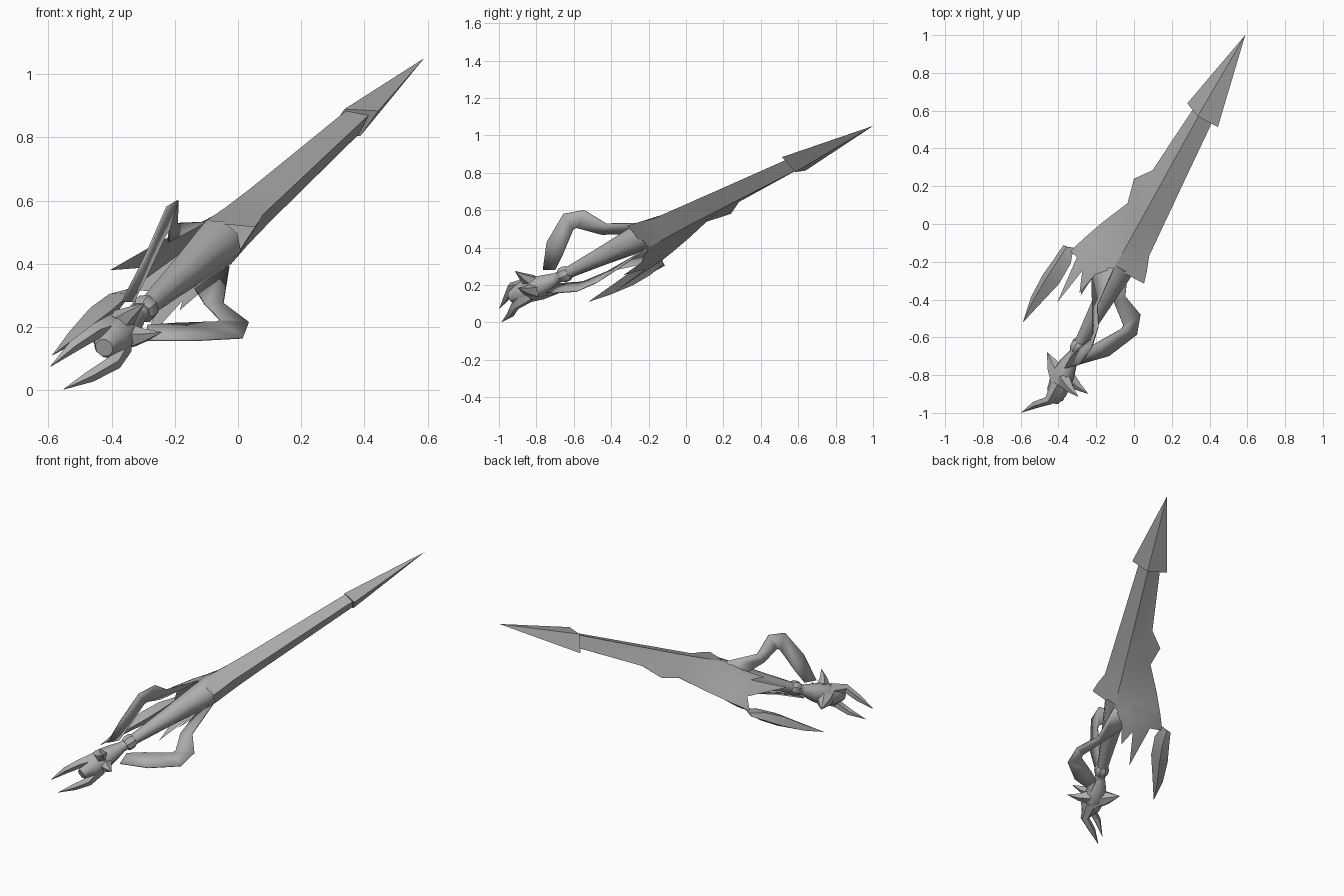
import bpy, bmesh, math
from mathutils import Vector, Matrix

# Sword frame: a = along the blade, w = across the blade, u = out of its flat side
AXES = Matrix(((0.443, 0.805, 0.394), (0.76, -0.55, 0.346), (-0.495, -0.146, 0.856)))
TO_WORLD = AXES.inverted()
CENTRE = Vector((0.362, 0.577, 0.847))

steel = bpy.data.materials.new("grey steel")
steel.diffuse_color = (0.42, 0.42, 0.42, 1)


def make(name, pieces, angle=40, thickness=0):
    """pieces: list of (points, faces) in the sword frame"""
    bm = bmesh.new()
    for pts, faces in pieces:
        vs = [bm.verts.new(TO_WORLD @ Vector(p) + CENTRE) for p in pts]
        for f in faces:
            bm.faces.new([vs[i] for i in f])
    bmesh.ops.recalc_face_normals(bm, faces=bm.faces)
    me = bpy.data.meshes.new(name)
    bm.to_mesh(me)
    bm.free()
    me.materials.append(steel)
    ob = bpy.data.objects.new(name, me)
    bpy.context.collection.objects.link(ob)
    bpy.ops.object.select_all(action='DESELECT')
    ob.select_set(True)
    bpy.context.view_layer.objects.active = ob
    bpy.ops.object.shade_smooth_by_angle(angle=math.radians(angle))
    if thickness:
        mod = ob.modifiers.new("thickness", 'SOLIDIFY')
        mod.thickness = thickness
        mod.offset = 0
    return ob


def loft(rings, caps=(True, True)):
    n = len(rings[0])
    pts = [p for r in rings for p in r]
    faces = [(k * n + i, k * n + (i + 1) % n, (k + 1) * n + (i + 1) % n, (k + 1) * n + i)
             for k in range(len(rings) - 1) for i in range(n)]
    if caps[0]:
        faces.append(tuple(range(n)))
    if caps[1]:
        faces.append(tuple(range(len(pts) - n, len(pts))))
    return pts, faces


def tube(path, sides=8):
    """tapered tube through (a, w, u, radius) points"""
    c = [Vector(p[:3]) for p in path]
    rings = []
    for k, p in enumerate(path):
        d = (c[min(k + 1, len(c) - 1)] - c[max(k - 1, 0)]).normalized()
        ref = Vector((0, 0, 1)) if abs(d.z) < 0.8 else Vector((1, 0, 0))
        e = d.cross(ref).normalized()
        f = d.cross(e)
        rings.append([c[k] + p[3] * (math.cos(t) * e + math.sin(t) * f)
                      for t in (2 * math.pi * i / sides for i in range(sides))])
    return loft(rings)


def strip(pairs):
    pts = [p for pair in pairs for p in pair]
    return pts, [(2 * k, 2 * k + 1, 2 * k + 3, 2 * k + 2) for k in range(len(pairs) - 1)]


def flip(piece):
    return [(p[0], p[1], -p[2]) for p in piece[0]], piece[1]


def both(piece):
    return [piece, flip(piece)]


def flip_path(path):
    return [(a, w, -u, r) for a, w, u, r in path]


# Spear-like blade head: four-sided pyramid
make("blade_head", [([(0, -0.107, 0), (0, 0, 0.05), (0, 0.11, 0), (0, 0, -0.05), (0.522, 0.01, 0)],
                     [(0, 1, 4), (1, 2, 4), (2, 3, 4), (3, 0, 4), (0, 1, 2, 3)])], 20)

# Blade flaring into a hollow guard: a, left w, shoulder w, shoulder u, ridge u, right w
SECTIONS = [
    (0.02, -0.06, -0.03, 0.022, 0.042, 0.068),
    (-0.433, -0.11, -0.05, 0.032, 0.055, 0.082),
    (-0.537, -0.182, -0.07, 0.034, 0.058, 0.086),
    (-0.673, -0.151, -0.08, 0.042, 0.062, 0.09),
    (-0.841, -0.225, -0.10, 0.055, 0.070, 0.096),
    (-0.92, -0.255, -0.115, 0.070, 0.076, 0.125),
    (-0.985, -0.28, -0.13, 0.085, 0.080, 0.141),
]
rings = [[(a, l, 0), (a, m, mu), (a, 0.02 * a, ru), (a, r, 0), (a, 0.02 * a, -ru), (a, m, -mu)]
         for a, l, m, mu, ru, r in SECTIONS]
make("blade", [loft(rings, (True, False))], 25)

# Toothed rear edge of the guard, above and below
teeth = ([(-0.985, -0.28, 0), (-1.10, -0.318, 0), (-1.08, -0.25, 0.045), (-1.323, -0.20, 0.125),
          (-1.10, -0.165, 0.10), (-1.21, -0.12, 0.105), (-1.07, -0.09, 0.10),
          (-0.985, -0.02, 0.08), (-0.985, -0.13, 0.085)],
         [(0, 1, 2), (0, 2, 8), (2, 3, 4), (2, 4, 8), (4, 5, 6), (4, 6, 8), (6, 7, 8)])
make("guard_teeth", both(teeth), 30)

# Crescent wing on the broad side of the guard: outer edge, ridge, inner edge
wing = [
    [(-1.094, -0.368, 0), (-1.09, -0.345, 0.005), (-1.07, -0.31, 0)],
    [(-1.184, -0.379, 0), (-1.18, -0.345, 0.030), (-1.155, -0.283, 0)],
    [(-1.304, -0.396, 0), (-1.30, -0.355, 0.036), (-1.29, -0.290, 0)],
    [(-1.45, -0.398, 0), (-1.45, -0.370, 0.020), (-1.45, -0.334, 0)],
    [(-1.593, -0.374, 0), (-1.593, -0.373, 0.001), (-1.593, -0.372, 0)],
]
make("guard_wing", [loft([[o, m, i, (m[0], m[1], -m[2])] for o, m, i in wing])], 35)

# Pair of hooked blades sweeping back over the grip
hook = strip([
    ((-0.985, -0.02, 0.08), (-1.06, -0.13, 0.09)),
    ((-1.18, 0.02, 0.148), (-1.234, -0.007, 0.115)),
    ((-1.245, 0.112, 0.226), (-1.328, 0.079, 0.165)),
    ((-1.357, 0.14, 0.242), (-1.35, 0.079, 0.163)),
    ((-1.517, 0.087, 0.159), (-1.477, 0.015, 0.087)),
    ((-1.626, -0.011, 0.071), (-1.558, -0.02, 0.044)),
])
make("hooked_blades", both(hook), 40, 0.006)

# Tapered grip and its ring
make("grip", [tube([(-0.97, -0.02, 0, 0.08), (-1.02, -0.02, 0, 0.076), (-1.25, -0.025, 0, 0.052),
                    (-1.47, -0.03, 0, 0.033), (-1.58, -0.032, 0, 0.030)])], 50)
make("grip_ring", [tube([(-1.480, -0.03, 0, 0.034), (-1.495, -0.03, 0, 0.043),
                         (-1.525, -0.03, 0, 0.043), (-1.540, -0.03, 0, 0.034)])], 30)

# Pommel body with a broad side fin
make("pommel", [tube([(-1.56, -0.032, 0, 0.030), (-1.63, -0.035, 0, 0.050), (-1.71, -0.03, 0, 0.066),
                      (-1.79, -0.02, 0, 0.058), (-1.85, -0.01, 0, 0.030)])], 60)
make("pommel_fin", [tube([(-1.72, -0.03, 0, 0.07), (-1.69, -0.10, 0, 0.042),
                          (-1.647, -0.172, 0, 0.002)], 6)], 50)

# Pommel spikes and bent prongs, one of each per side
spike = [(-1.70, -0.01, 0.025, 0.045), (-1.715, 0.06, 0.042, 0.022), (-1.717, 0.122, 0.053, 0.001)]
prong = [(-1.74, -0.02, 0.030, 0.042), (-1.835, -0.015, 0.058, 0.026),
         (-1.905, -0.075, 0.055, 0.020), (-1.995, -0.128, 0.042, 0.001)]
make("pommel_spikes", [tube(spike, 5), tube(flip_path(spike), 5)], 50)
make("pommel_prongs", [tube(prong, 5), tube(flip_path(prong), 5)], 50)
